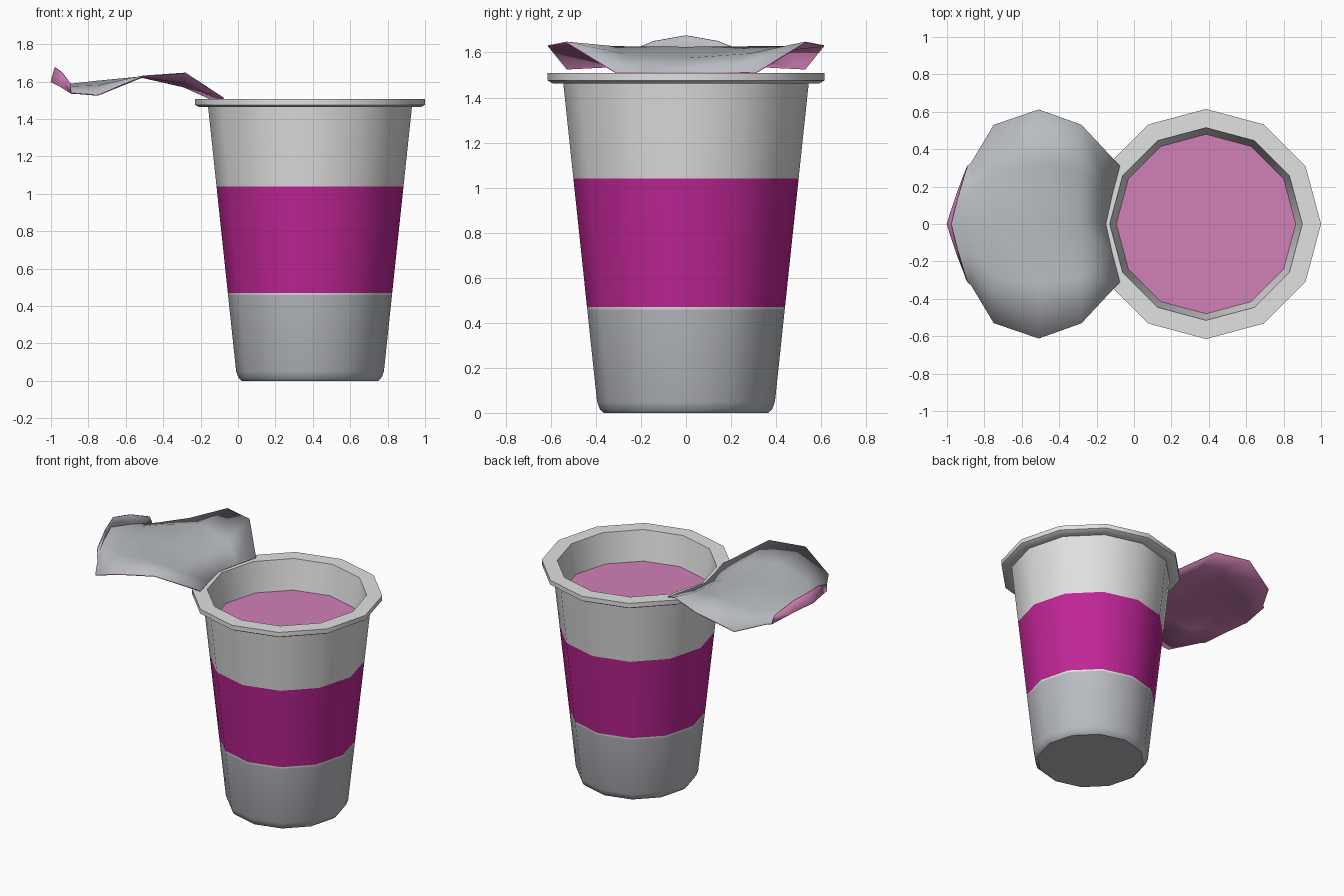
import bpy, bmesh, math

if "Cube" in bpy.data.objects:
    bpy.data.objects.remove(bpy.data.objects["Cube"])

CX, SIDES = 0.385, 12          # cup axis and side count


def mat(name, rgb):
    m = bpy.data.materials.new(name)
    m.diffuse_color = (*rgb, 1)
    m.use_nodes = True
    m.node_tree.nodes["Principled BSDF"].inputs["Base Color"].default_value = m.diffuse_color
    return m


white = mat("pale_plastic", (0.75, 0.75, 0.75))
magenta = mat("magenta_band", (0.527, 0.019, 0.305))
silver = mat("silver_grey", (0.485, 0.503, 0.533))
pink = mat("yogurt_pink", (0.638, 0.22, 0.474))


def finish(name, bm, mats, angle):
    me = bpy.data.meshes.new(name)
    bm.to_mesh(me)
    bm.free()
    ob = bpy.data.objects.new(name, me)
    bpy.context.collection.objects.link(ob)
    for m in mats:
        me.materials.append(m)
    bpy.ops.object.select_all(action='DESELECT')
    ob.select_set(True)
    bpy.context.view_layer.objects.active = ob
    bpy.ops.object.shade_smooth_by_angle(angle=math.radians(angle))
    return ob


def lathe(name, profile, mats, rule=None, cap_bottom=False, cap_top=False):
    """Turn an (r, z) profile around the cup axis; rule(z) picks the colour."""
    bm = bmesh.new()
    rings = []
    for r, z in profile:
        rings.append([bm.verts.new((CX + r * math.cos(k * math.tau / SIDES),
                                    r * math.sin(k * math.tau / SIDES), z))
                      for k in range(SIDES)])
    for a, b in zip(rings, rings[1:]):
        for k in range(SIDES):
            n = (k + 1) % SIDES
            bm.faces.new((a[k], a[n], b[n], b[k]))
    if cap_bottom:
        bm.faces.new(rings[0][::-1])
    if cap_top:
        bm.faces.new(rings[-1])
    if rule:
        for f in bm.faces:
            f.material_index = rule(f.calc_center_median().z)
    return finish(name, bm, mats, 35)


# Tapered cup body, coloured in bands by height
def wall(z):
    return (0.395 + (z - 0.05) * 0.106, z)


lathe("cup_body",
      [(0.365, 0), (0.382, 0.015), wall(0.05), wall(0.458), wall(0.47),
       wall(1.04), wall(1.468)],
      [white, magenta, silver],
      lambda z: 2 if z < 0.458 else (1 if 0.47 < z < 1.04 else 0),
      cap_bottom=True)

# Rim flange with the inner wall down to the yogurt
lathe("cup_rim",
      [(0.54, 1.463), (0.592, 1.463), (0.615, 1.476), (0.615, 1.508),
       (0.515, 1.508), (0.478, 1.29)], [white])

# Yogurt surface
lathe("yogurt", [(0.47, 1.28), (0.481, 1.30)], [pink], cap_top=True)

# Peeled foil lid: half rows (centre, middle, edge), mirrored over y
rows = [
    [(-0.150, 0, 1.512), (-0.115, 0.16, 1.512), (-0.075, 0.31, 1.513)],
    [(-0.290, 0, 1.575), (-0.285, 0.28, 1.595), (-0.280, 0.53, 1.648)],
    [(-0.510, 0, 1.625), (-0.510, 0.32, 1.628), (-0.510, 0.612, 1.632)],
    [(-0.750, 0, 1.605), (-0.750, 0.28, 1.580), (-0.750, 0.53, 1.530)],
    [(-0.900, 0, 1.588), (-0.880, 0.16, 1.575), (-0.870, 0.33, 1.540)],
    [(-0.997, 0, 1.600), (-0.945, 0.16, 1.575), (-0.890, 0.31, 1.540)],
    [(-0.975, 0, 1.675), (-0.940, 0.14, 1.650), (-0.895, 0.29, 1.590)],
]
bm = bmesh.new()
grid = []
for c, m, e in rows:
    pts = [(x, -y, z) for x, y, z in (e, m)] + [c, m, e]
    grid.append([bm.verts.new(p) for p in pts])
for a, b in zip(grid, grid[1:]):
    for k in range(4):
        bm.faces.new((a[k], a[k + 1], b[k + 1], b[k]))
lid = finish("foil_lid", bm, [silver, pink], 45)
sol = lid.modifiers.new("foil_thickness", 'SOLIDIFY')
sol.thickness = 0.006
sol.offset = -1
sol.material_offset = 1
sol.material_offset_rim = 1
